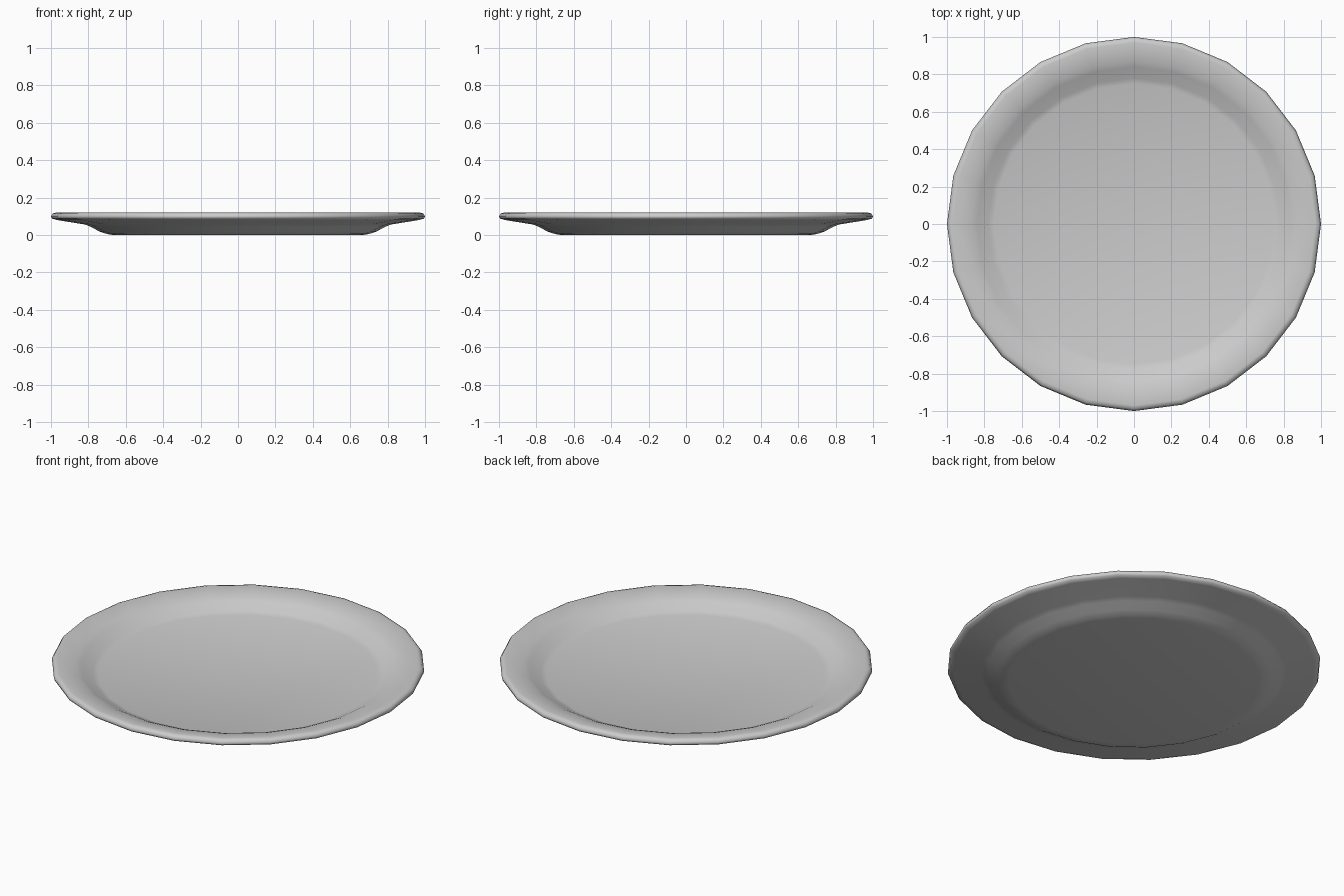
import bpy, bmesh, math

cube = bpy.data.objects.get("Cube")
if cube:
    bpy.data.objects.remove(cube, do_unlink=True)

SIDES = 24

# Plate material
grey = bpy.data.materials.new("light_grey")
grey.use_nodes = True
colour = (0.6, 0.6, 0.6, 1)
grey.diffuse_color = colour
grey.node_tree.nodes["Principled BSDF"].inputs["Base Color"].default_value = colour

# Closed cross-section as (radius, height): underside, rim edge, upper side
profile = [(0.67, 0), (0.70, 0.005), (0.74, 0.018), (0.79, 0.045), (0.82, 0.056),
           (0.97, 0.08), (0.995, 0.088), (1.0, 0.1), (0.99, 0.115), (0.97, 0.12),
           (0.87, 0.1), (0.84, 0.088), (0.78, 0.056), (0.75, 0.047)]

# Spin the section into rings and bridge them
bm = bmesh.new()
rings = []
for radius, height in profile:
    angles = [math.tau * i / SIDES for i in range(SIDES)]
    rings.append([bm.verts.new((radius * math.cos(a), radius * math.sin(a), height))
                  for a in angles])
for low, high in zip(rings, rings[1:]):
    for i in range(SIDES):
        j = (i + 1) % SIDES
        bm.faces.new((low[i], low[j], high[j], high[i]))

# Flat base and eating surface
bm.faces.new(rings[0][::-1])
bm.faces.new(rings[-1])
bmesh.ops.recalc_face_normals(bm, faces=bm.faces)

mesh = bpy.data.meshes.new("plate")
bm.to_mesh(mesh)
bm.free()
mesh.materials.append(grey)
plate = bpy.data.objects.new("plate", mesh)
bpy.context.collection.objects.link(plate)

# Soft shading across the gentle facets
bpy.context.view_layer.objects.active = plate
plate.select_set(True)
bpy.ops.object.shade_smooth_by_angle(angle=math.radians(60))
